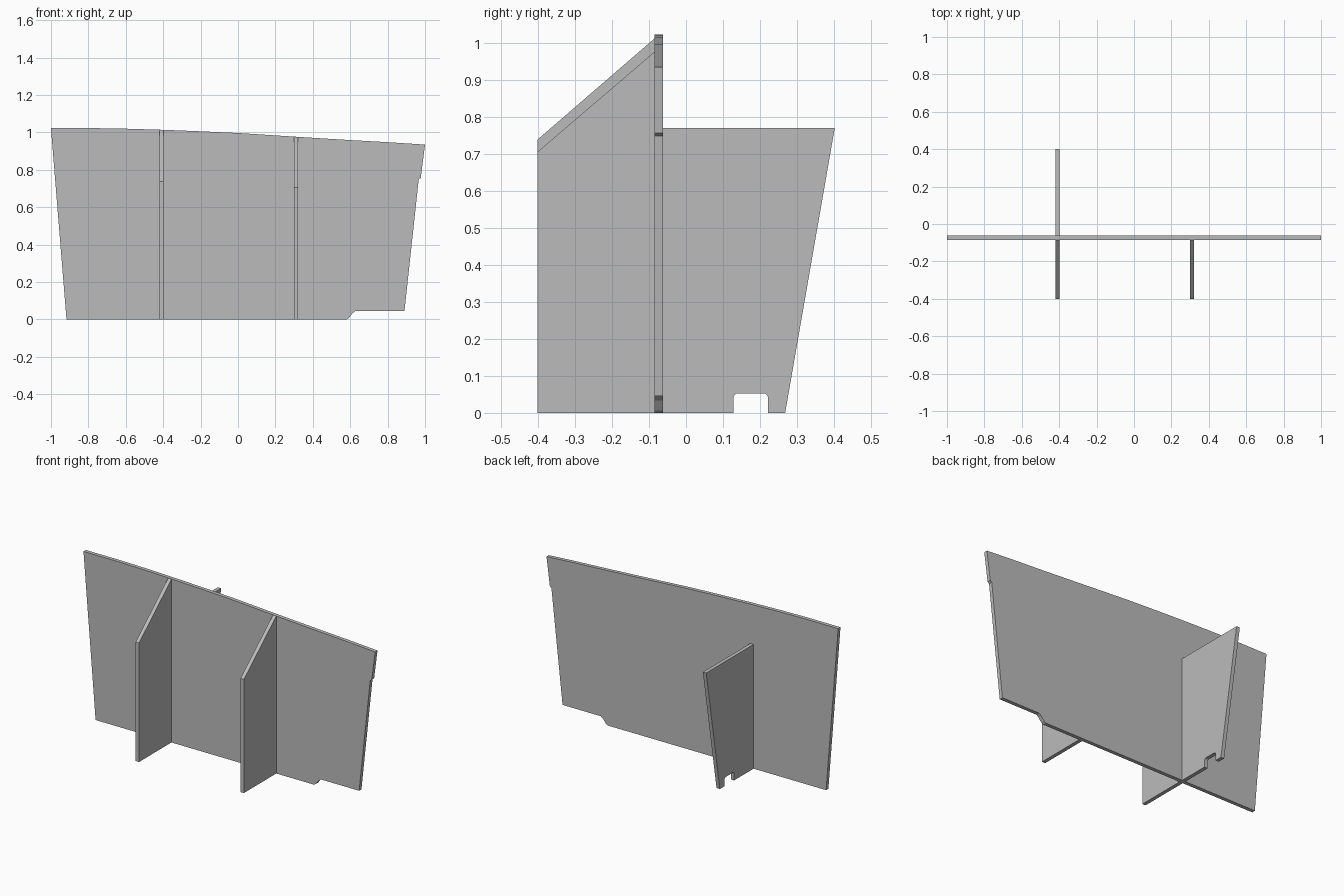
import bpy
import bmesh
from math import cos, sin, pi
from mathutils import Vector

cube = bpy.data.objects.get("Cube")
if cube:
    bpy.data.objects.remove(cube, do_unlink=True)

grey = bpy.data.materials.new("plain grey")
grey.use_nodes = True
colour = (0.5, 0.5, 0.5, 1)
grey.diffuse_color = colour
grey.node_tree.nodes["Principled BSDF"].inputs["Base Color"].default_value = colour


def board(name, outline, axis, start, end):
    """Extrude a flat outline along x (outline in y, z) or y (outline in x, z)."""
    def place(a, b):
        return Vector((start, a, b)) if axis == "x" else Vector((a, start, b))
    depth = end - start
    shift = Vector((depth, 0, 0)) if axis == "x" else Vector((0, depth, 0))
    bm = bmesh.new()
    face = bm.faces.new([bm.verts.new(place(a, b)) for a, b in outline])
    new = bmesh.ops.extrude_face_region(bm, geom=[face])["geom"]
    bmesh.ops.translate(bm, vec=shift, verts=[g for g in new if isinstance(g, bmesh.types.BMVert)])
    bmesh.ops.recalc_face_normals(bm, faces=bm.faces)
    mesh = bpy.data.meshes.new(name)
    bm.to_mesh(mesh)
    bm.free()
    mesh.materials.append(grey)
    obj = bpy.data.objects.new(name, mesh)
    bpy.context.collection.objects.link(obj)
    return obj


def arc(cy, cz, radius, begin, finish, steps=5):
    return [(cy + radius * cos(begin + (finish - begin) * i / steps),
             cz + radius * sin(begin + (finish - begin) * i / steps))
            for i in range(steps + 1)]


FRONT, BACK = -0.085, -0.062
THICK = 0.023

# Main panel: gently bowed top, stepped left edge, raised lower left corner
top_edge = [(1, 0.935), (0.8, 0.948), (0.6, 0.959), (0.31, 0.977), (0, 0.997),
            (-0.2, 1.006), (-0.4, 1.014), (-0.6, 1.020), (-0.77, 1.023), (-1, 1.023)]
lower_edge = [(-0.917, 0), (0.58, 0), (0.592, 0.007), (0.612, 0.033), (0.628, 0.045),
              (0.89, 0.045), (0.966, 0.748), (0.977, 0.757)]
board("main_panel", lower_edge + top_edge, "y", FRONT, BACK)

# Sloped front fins
for name, x, low, high in (("front_right_fin", -0.42, 0.738, 1.012),
                           ("front_left_fin", 0.299, 0.705, 0.976)):
    board(name, [(-0.402, 0), (FRONT, 0), (FRONT, high), (-0.402, low)], "x", x, x + THICK)

# Rear fin with a rounded notch in its foot
r = 0.013
notch = ([(0.128, 0)] + arc(0.128 + r, 0.053 - r, r, pi, pi / 2)
         + arc(0.222 - r, 0.053 - r, r, pi / 2, 0) + [(0.222, 0)])
board("rear_fin", [(BACK, 0)] + notch + [(0.268, 0), (0.402, 0.77), (BACK, 0.77)],
      "x", -0.42, -0.42 + THICK)
